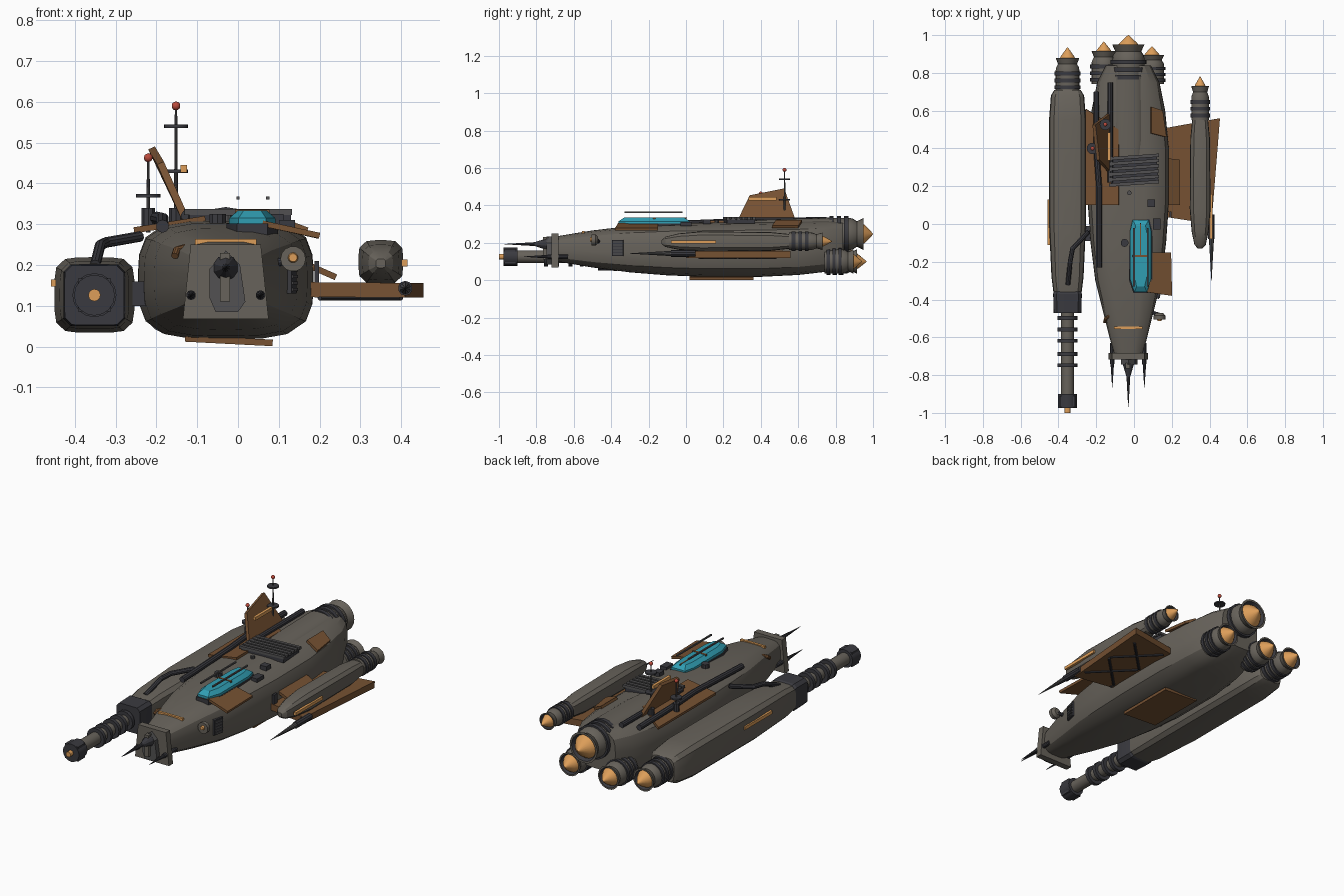
import bpy, bmesh, math
from mathutils import Vector, Matrix

def mat(name, r, g, b):
    m = bpy.data.materials.new(name)
    m.diffuse_color = (r, g, b, 1)
    return m

HULL = mat("warm_grey_hull", 0.135, 0.122, 0.103)
DARK = mat("dark_metal", 0.042, 0.042, 0.05)
MID = mat("mid_grey_metal", 0.085, 0.083, 0.085)
RUST = mat("rust_brown", 0.18, 0.083, 0.032)
GLOW = mat("orange_glow", 0.72, 0.34, 0.10)
GLASS = mat("cyan_glass", 0.03, 0.34, 0.45)
RED = mat("red_lamp", 0.5, 0.07, 0.045)

def finish(name, bm, mats):
    bmesh.ops.recalc_face_normals(bm, faces=bm.faces)
    me = bpy.data.meshes.new(name)
    bm.to_mesh(me)
    bm.free()
    for m in mats:
        me.materials.append(m)
    me.shade_smooth()
    me.set_sharp_from_angle(angle=math.radians(28))
    ob = bpy.data.objects.new(name, me)
    bpy.context.collection.objects.link(ob)
    return ob

def skin(bm, rings, mats=None):
    vs = [[bm.verts.new(p) for p in r] for r in rings]
    n = len(vs[0])
    for k in range(len(vs) - 1):
        for i in range(n):
            f = bm.faces.new((vs[k][i], vs[k][(i + 1) % n], vs[k + 1][(i + 1) % n], vs[k + 1][i]))
            f.material_index = mats[k] if mats else 0
    bm.faces.new(vs[0])
    bm.faces.new(vs[-1]).material_index = mats[-1] if mats else 0

# loft along y; section rows are (y, half width, z low, z high)
def loft(name, cx, rows, m, power=4.0, n=24):
    def ring(y, hw, lo, hi):
        out = []
        for i in range(n):
            a = 2 * math.pi * (i + 0.5) / n
            c, s = math.cos(a), math.sin(a)
            k = (abs(c) ** power + abs(s) ** power) ** (-1 / power)
            out.append((cx + hw * c * k, y, (lo + hi) / 2 + (hi - lo) / 2 * s * k))
        return out
    bm = bmesh.new()
    skin(bm, [ring(*r) for r in rows])
    return finish(name, bm, [m])

# lathe around a y axis; profile rows are (y, radius, material index of next band)
def lathe(name, x, z, prof, mats, n=20):
    bm = bmesh.new()
    rings = [[(x + r * math.cos(2 * math.pi * i / n), y, z + r * math.sin(2 * math.pi * i / n))
              for i in range(n)] for y, r, _ in prof]
    skin(bm, rings, [p[2] for p in prof])
    return finish(name, bm, mats)

def box(name, c, s, m, rot=0):
    bm = bmesh.new()
    bmesh.ops.create_cube(bm, size=1, matrix=Matrix.Translation(c) @ Matrix.Rotation(rot, 4, 'Z') @ Matrix.Diagonal((*s, 1)))
    return finish(name, bm, [m])

def plate(name, pts, thick, m):
    pts = [Vector(p) for p in pts]
    nrm = (pts[1] - pts[0]).cross(pts[2] - pts[0]).normalized() * thick / 2
    bm = bmesh.new()
    skin(bm, [[p - nrm for p in pts], [p + nrm for p in pts]])
    return finish(name, bm, [m])

def tube(name, pts, r, m, r2=None, n=10):
    bm = bmesh.new()
    for a, b in zip(pts, pts[1:]):
        a, b = Vector(a), Vector(b)
        d = b - a
        M = Matrix.Translation((a + b) / 2) @ d.to_track_quat('Z', 'Y').to_matrix().to_4x4()
        bmesh.ops.create_cone(bm, cap_ends=True, segments=n, radius1=r, radius2=r if r2 is None else r2, depth=d.length, matrix=M)
    for p in pts[1:-1]:
        bmesh.ops.create_icosphere(bm, subdivisions=2, radius=r, matrix=Matrix.Translation(p))
    return finish(name, bm, [m])

def ball(name, c, r, m):
    bm = bmesh.new()
    bmesh.ops.create_icosphere(bm, subdivisions=2, radius=r, matrix=Matrix.Translation(c))
    return finish(name, bm, [m])

# engine: ribbed collar, throat, flared bell and glowing cone
def engine(name, x, z, y0, y1, r, tip):
    L = y1 - y0
    prof = [(y0, r * 0.9, 0)]
    for k in range(3):
        a = y0 + L * (0.08 + 0.2 * k)
        prof += [(a, r * 0.9, 1), (a, r, 1), (a + L * 0.11, r, 1), (a + L * 0.11, r * 0.9, 0)]
    prof += [(y0 + L * 0.7, r * 0.88, 0), (y0 + L * 0.82, r * 0.72, 0), (y1, r * 0.9, 0),
             (y1, r * 0.78, 1), (y1 - L * 0.1, r * 0.68, 1)]
    lathe(name, x, z, prof, [HULL, DARK])
    lathe(name + "_glow", x, z, [(y1 - L * 0.1, r * 0.68, 0), (y1 + (tip - y1) * 0.15, r * 0.5, 0), (tip, 0.002, 0)], [GLOW])

# main hull
loft("main_hull", -0.03, [(-0.69, 0.075, 0.10, 0.235), (-0.6, 0.10, 0.085, 0.25), (-0.5, 0.125, 0.068, 0.266),
     (-0.3, 0.175, 0.042, 0.29), (-0.1, 0.2, 0.026, 0.303), (0.1, 0.214, 0.018, 0.308), (0.4, 0.215, 0.018, 0.312),
     (0.6, 0.195, 0.028, 0.315), (0.75, 0.165, 0.045, 0.318), (0.84, 0.12, 0.09, 0.31)], HULL, 3.6)
loft("dorsal_housing", -0.03, [(0.22, 0.06, 0.25, 0.313), (0.45, 0.085, 0.23, 0.325), (0.78, 0.088, 0.16, 0.335)], HULL, 2.6)
engine("main_engine", -0.03, 0.247, 0.75, 0.95, 0.095, 1.0)
engine("lower_engine_left", -0.16, 0.10, 0.74, 0.915, 0.072, 0.965)
engine("lower_engine_right", 0.095, 0.10, 0.74, 0.895, 0.072, 0.94)

# left cannon pod
loft("cannon_pod", -0.352, [(-0.4, 0.07, 0.06, 0.19), (-0.28, 0.085, 0.043, 0.21), (0, 0.098, 0.034, 0.219),
     (0.55, 0.098, 0.034, 0.219), (0.68, 0.088, 0.045, 0.208), (0.71, 0.07, 0.06, 0.192)], HULL, 5)
engine("cannon_pod_engine", -0.352, 0.126, 0.70, 0.88, 0.07, 0.935)
loft("cannon_block", -0.352, [(-0.47, 0.073, 0.053, 0.199), (-0.37, 0.076, 0.05, 0.202), (-0.33, 0.06, 0.07, 0.18)], DARK, 9)
prof = [(-0.46, 0.034, 0)]
for y in (-0.5, -0.56, -0.62, -0.69, -0.75):
    prof += [(y + 0.012, 0.034, 1), (y + 0.012, 0.054, 1), (y - 0.008, 0.054, 1), (y - 0.008, 0.034, 0)]
prof += [(-0.9, 0.034, 1), (-0.9, 0.05, 1), (-0.975, 0.05, 1)]
lathe("cannon_barrel", -0.352, 0.126, prof, [HULL, DARK], 16)
lathe("cannon_muzzle_glow", -0.352, 0.126, [(-0.96, 0.015, 0), (-1.0, 0.015, 0)], [GLOW], 12)
for i in range(4):
    a = i * math.pi / 2 + math.pi / 4
    box("muzzle_lug", (-0.352 + 0.043 * math.cos(a), -0.94, 0.126 + 0.043 * math.sin(a)), (0.02, 0.06, 0.02), DARK)
for y in (-0.05, 0.45):
    box("pod_strut", (-0.25, y, 0.13), (0.06, 0.08, 0.06), DARK)
box("cannon_pod_strip", (-0.452, 0.01, 0.156), (0.012, 0.24, 0.018), GLOW)
tube("feed_hose", [(-0.35, -0.32, 0.2), (-0.338, -0.2, 0.248), (-0.325, -0.13, 0.255), (-0.24, -0.04, 0.27)], 0.013, DARK)

# right pod and wing
loft("right_pod", 0.35, [(-0.13, 0.012, 0.193, 0.215), (-0.11, 0.03, 0.178, 0.232), (-0.04, 0.045, 0.163, 0.25), (0.08, 0.055, 0.154, 0.261),
     (0.45, 0.052, 0.157, 0.257), (0.55, 0.042, 0.168, 0.247)], HULL, 4, 16)
engine("right_pod_engine", 0.35, 0.208, 0.55, 0.73, 0.052, 0.78)
box("right_pod_strip", (0.408, 0.04, 0.205), (0.014, 0.24, 0.017), GLOW)
box("right_pod_pylon", (0.35, 0.25, 0.16), (0.05, 0.3, 0.04), DARK)
plate("right_wing", [(0.15, 0.04, 0.14), (0.41, 0.0, 0.138), (0.455, 0.56, 0.138), (0.15, 0.505, 0.14)], 0.036, RUST)
for k in range(2):
    y = 0.07 + 0.21 * k
    tube("wing_brace", [(0.2, y, 0.12), (0.4, y + 0.2, 0.12)], 0.007, DARK)
    tube("wing_brace", [(0.4, y, 0.12), (0.2, y + 0.2, 0.12)], 0.007, DARK)
tube("wing_gun", [(0.41, 0.05, 0.143), (0.41, -0.08, 0.143)], 0.018, DARK)
tube("wing_gun_spike", [(0.41, -0.08, 0.143), (0.41, -0.3, 0.143)], 0.014, MID, 0.001)
plate("wing_root_panel", [(0.16, 0.1, 0.205), (0.24, 0.1, 0.17), (0.24, 0.34, 0.17), (0.16, 0.35, 0.205)], 0.015, RUST)
box("wing_root_post", (0.193, 0.05, 0.165), (0.012, 0.03, 0.09), DARK)

# patch panels
plate("canopy_side_panel", [(0.06, -0.36, 0.302), (0.2, -0.38, 0.272), (0.195, -0.15, 0.272), (0.06, -0.15, 0.302)], 0.014, RUST)
plate("left_deck_panel", [(-0.255, 0.1, 0.285), (-0.08, 0.1, 0.313), (-0.08, 0.5, 0.313), (-0.255, 0.61, 0.285)], 0.015, RUST)
plate("right_deck_panel", [(0.09, 0.48, 0.315), (0.17, 0.46, 0.285), (0.15, 0.6, 0.285), (0.09, 0.62, 0.315)], 0.014, RUST)
plate("belly_panel", [(-0.13, 0.02, 0.02), (0.085, 0.02, 0.009), (0.085, 0.36, 0.009), (-0.13, 0.36, 0.02)], 0.016, RUST)

# leaning tail fin
plate("tail_fin", [(-0.125, 0.27, 0.305), (-0.19, 0.34, 0.45), (-0.212, 0.525, 0.487), (-0.125, 0.59, 0.305)], 0.018, RUST)
box("fin_strip", (-0.133, 0.41, 0.436), (0.016, 0.15, 0.018), GLOW)

# masts
for nm, x, y, top, discs in (("tall", -0.152, 0.527, 0.59, (0.43, 0.54)), ("short", -0.22, 0.4, 0.463, (0.37,))):
    tube(nm + "_mast", [(x, y, 0.28), (x, y, top)], 0.006, MID, 0.003)
    tube(nm + "_mast_base", [(x, y, 0.29), (x, y, 0.34)], 0.018, DARK)
    for z in discs:
        tube(nm + "_mast_disc", [(x, y, z - 0.004), (x, y, z + 0.004)], 0.03, DARK, None, 16)
    ball(nm + "_mast_lamp", (x, y, top), 0.011, RED)

# canopy with frame and rails
def outline(s, z, e):
    pts = [(0.6, -0.36), (1, -0.29), (1, -0.04), (0.75, 0.02), (-0.75, 0.02), (-1, -0.04), (-1, -0.29), (-0.6, -0.36)]
    return [(0.035 + 0.058 * s * x, -0.17 + (y + 0.17) * e, z) for x, y in pts]
for nm, m, rings in (("canopy_base", DARK, ((1.08, 0.265, 1.03), (1.08, 0.302, 1.03))),
                     ("canopy_glass", GLASS, ((1, 0.29, 1), (0.97, 0.315, 1), (0.6, 0.334, 0.85)))):
    bm = bmesh.new()
    skin(bm, [outline(*r) for r in rings])
    finish(nm, bm, [m])
box("canopy_cross_frame", (0.035, -0.17, 0.327), (0.085, 0.012, 0.018), RUST)
box("canopy_spine_frame", (0.035, -0.08, 0.333), (0.006, 0.17, 0.006), RUST)
for x in (0.0, 0.073):
    box("canopy_rail", (x, -0.175, 0.364), (0.008, 0.31, 0.008), MID)

# deck grille
box("grille_bed", (0.0, 0.285, 0.314), (0.25, 0.15, 0.024), DARK, 0.07)
for k in range(6):
    box("grille_slat", (0.0, 0.215 + 0.028 * k, 0.33), (0.265, 0.017, 0.014), MID, 0.07)

# deck pipes and fittings
tube("long_deck_pipe", [(-0.185, -0.23, 0.295), (-0.185, 0.2, 0.312), (-0.2, 0.4, 0.315), (-0.2, 0.7, 0.31)], 0.016, DARK)
tube("short_deck_pipe", [(-0.125, 0.22, 0.32), (-0.125, 0.75, 0.322)], 0.015, DARK)
box("deck_box", (0.092, 0.11, 0.313), (0.04, 0.04, 0.024), DARK)
tube("deck_cap", [(-0.05, -0.1, 0.29), (-0.05, -0.1, 0.325)], 0.021, DARK)
tube("deck_stud", [(-0.025, 0.165, 0.3), (-0.025, 0.165, 0.322)], 0.012, MID)
box("right_deck_block", (0.12, 0.0, 0.3), (0.04, 0.06, 0.02), DARK)

# nose collar, prongs and lights
plate("nose_collar", [(-0.135, -0.7, 0.068), (0.075, -0.7, 0.068), (0.056, -0.7, 0.25), (-0.116, -0.7, 0.25)], 0.036, HULL)
plate("nose_boss", [(-0.055, -0.73, 0.085), (0.0, -0.73, 0.085), (0.018, -0.73, 0.11), (0.005, -0.73, 0.2),
                    (-0.03, -0.73, 0.235), (-0.07, -0.73, 0.19), (-0.07, -0.73, 0.12)], 0.03, MID)
box("nose_blade", (-0.032, -0.75, 0.17), (0.024, 0.03, 0.12), HULL)
tube("nose_cone", [(-0.03, -0.74, 0.193), (-0.03, -0.81, 0.193)], 0.032, DARK, 0.01)
tube("nose_spike", [(-0.03, -0.78, 0.193), (-0.03, -0.97, 0.193)], 0.012, DARK, 0.001)
for x in (-0.115, 0.055):
    tube("side_prong_mount", [(x, -0.63, 0.126), (x, -0.74, 0.126)], 0.012, DARK)
    tube("side_prong", [(x, -0.72, 0.126), (x, -0.865, 0.126)], 0.011, DARK, 0.001)
box("nose_light_strip", (-0.03, -0.55, 0.256), (0.15, 0.014, 0.016), GLOW)
lathe("headlight", 0.135, 0.215, [(-0.47, 0.018, 0), (-0.485, 0.031, 0), (-0.505, 0.031, 0)], [HULL], 14)
lathe("headlight_lens", 0.135, 0.218, [(-0.5, 0.014, 0), (-0.514, 0.01, 0)], [GLOW], 12)
tube("headlight_arm", [(0.07, -0.46, 0.2), (0.135, -0.48, 0.215)], 0.01, DARK)
tube("left_nose_hook", [(-0.12, -0.48, 0.245), (-0.15, -0.5, 0.237), (-0.155, -0.52, 0.222)], 0.009, RUST)

# side vent
box("side_vent", (0.108, -0.36, 0.173), (0.06, 0.062, 0.086), DARK, -0.2)
for k in range(5):
    box("side_vent_slat", (0.112, -0.36, 0.14 + 0.016 * k), (0.06, 0.052, 0.007), MID, -0.2)
